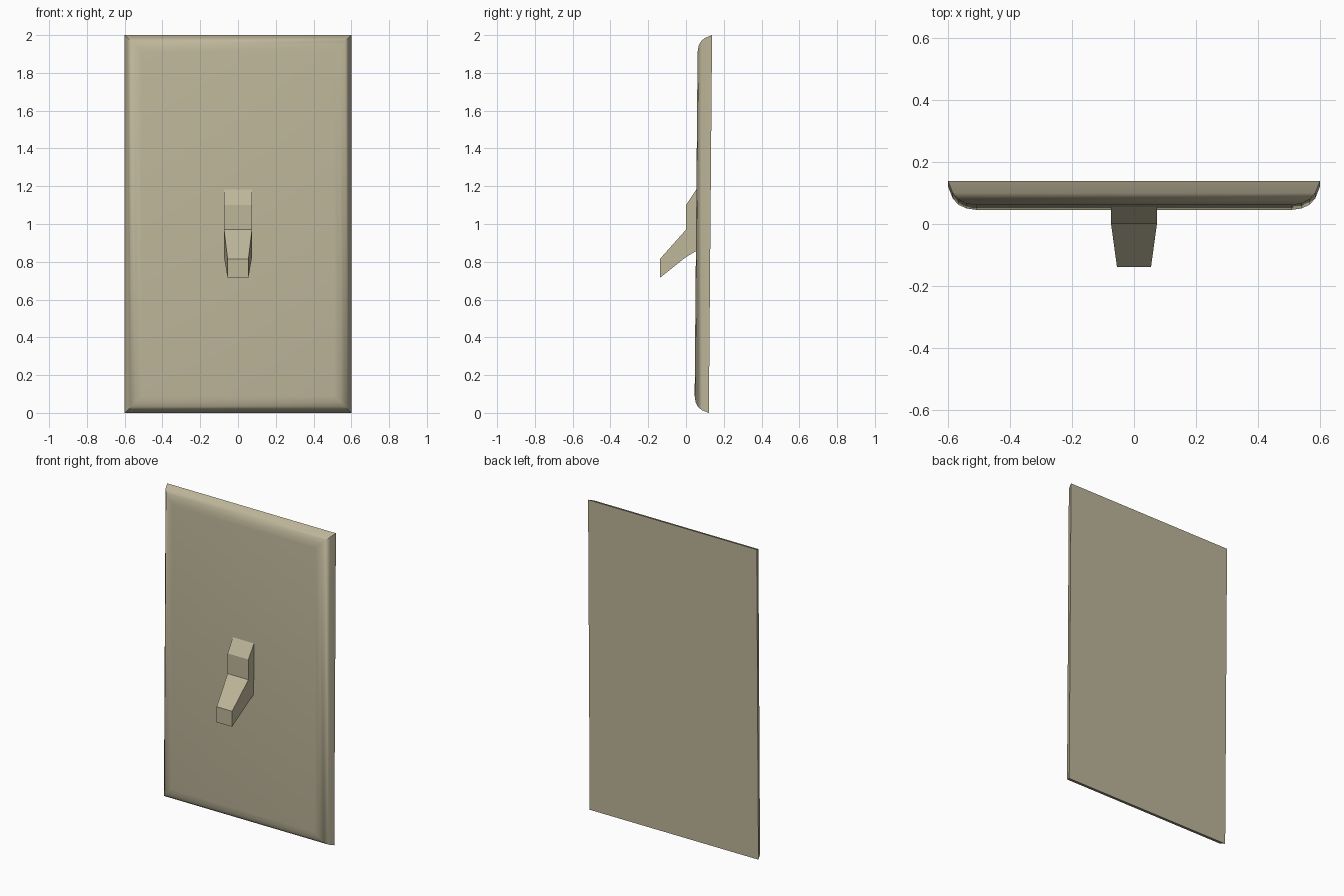
import bpy, bmesh

if "Cube" in bpy.data.objects:
    bpy.data.objects.remove(bpy.data.objects["Cube"])

beige = bpy.data.materials.new("warm beige plastic")
beige.diffuse_color = (0.515, 0.468, 0.323, 1)
beige.use_nodes = True
beige.node_tree.nodes["Principled BSDF"].inputs["Base Color"].default_value = beige.diffuse_color


def back_y(z):
    # the whole plate leans back very slightly
    return 0.121 + 0.0085 * z


def finish(bm, name, angle):
    bmesh.ops.recalc_face_normals(bm, faces=bm.faces)
    mesh = bpy.data.meshes.new(name)
    bm.to_mesh(mesh)
    bm.free()
    mesh.materials.append(beige)
    obj = bpy.data.objects.new(name, mesh)
    bpy.context.collection.objects.link(obj)
    bpy.ops.object.select_all(action='DESELECT')
    obj.select_set(True)
    bpy.context.view_layer.objects.active = obj
    bpy.ops.object.shade_smooth_by_angle(angle=angle)
    return obj


def bridge(bm, a, b):
    for i in range(len(a)):
        j = (i + 1) % len(a)
        bm.faces.new((a[i], a[j], b[j], b[i]))


# Wall plate: mitred rectangular rings stepping in towards the front (inset, depth)
bm = bmesh.new()
rings = []
for inset, depth in [(0, 0), (0.015, 0.038), (0.032, 0.058), (0.058, 0.071), (0.09, 0.076)]:
    x, z0, z1 = 0.6 - inset, inset, 2 - inset
    rings.append([bm.verts.new((px, back_y(pz) - depth, pz))
                  for px, pz in [(-x, z0), (x, z0), (x, z1), (-x, z1)]])
for a, b in zip(rings, rings[1:]):
    bridge(bm, a, b)
bm.faces.new(rings[0])
bm.faces.new(rings[-1])
finish(bm, "wall_plate", 0.7)

# Toggle lever: side profile (y, z, half width), tapering to the tip
profile = [(0.06, 1.19, 0.075), (0.0, 1.10, 0.074), (0.0, 0.97, 0.074), (-0.138, 0.815, 0.055),
           (-0.138, 0.715, 0.055), (0.0, 0.825, 0.074), (0.06, 0.86, 0.075)]
bm = bmesh.new()
left, right = [[bm.verts.new((s * w, y, z)) for y, z, w in profile] for s in (-1, 1)]
bridge(bm, left, right)
for side in (left, right):
    # base block and tapered tip of each cheek
    bm.faces.new([side[i] for i in (0, 1, 2, 5, 6)])
    bm.faces.new([side[i] for i in (2, 3, 4, 5)])
finish(bm, "toggle_lever", 0.5)
